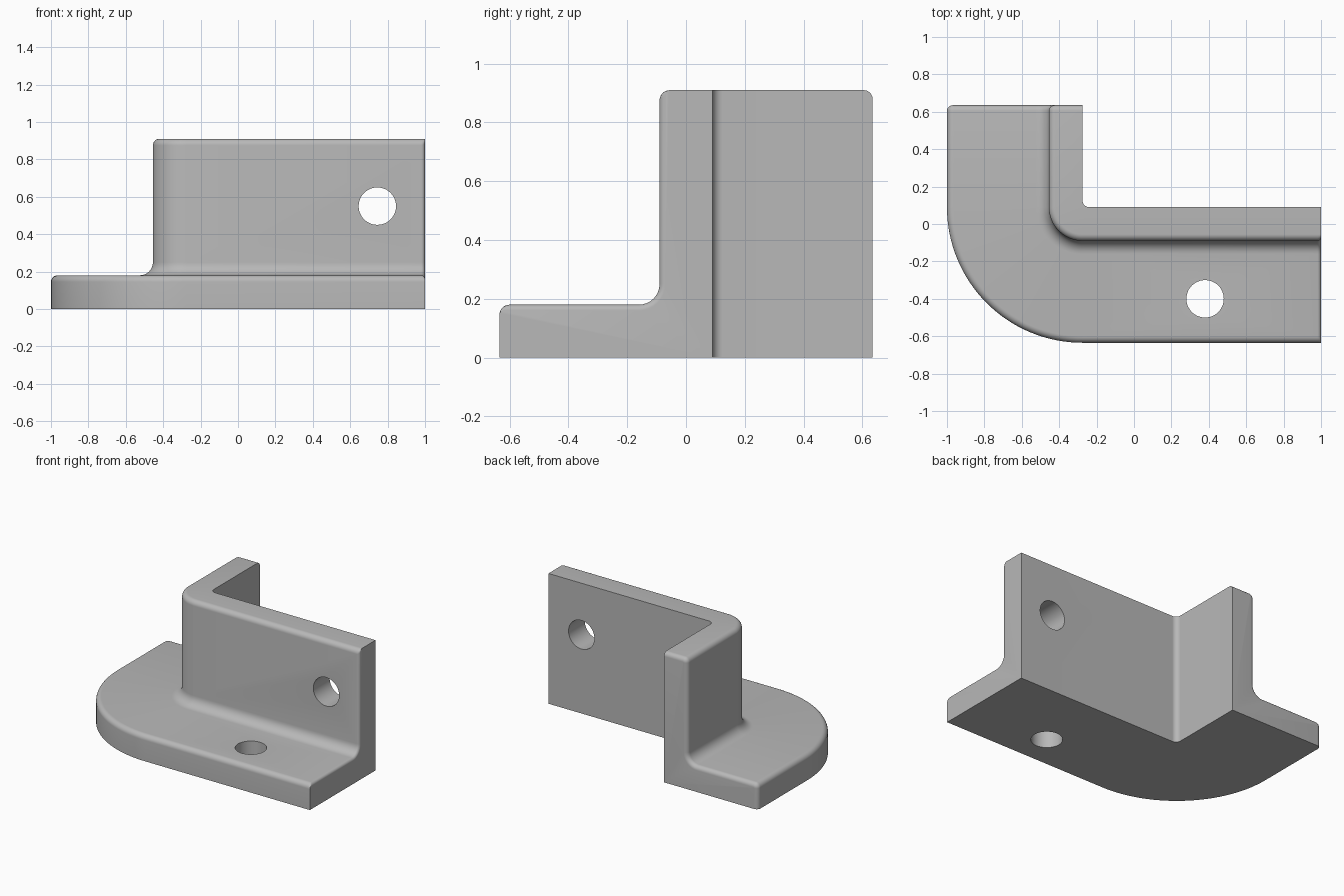
import bpy, bmesh, math

if "Cube" in bpy.data.objects:
    bpy.data.objects.remove(bpy.data.objects["Cube"])

H, T = 0.91, 0.18          # wall height, base thickness
W, D = 0.18, 0.725         # wall thickness, base width
CX, CY = -0.275, 0.09      # inside corner of the angle
END_X, END_Y = 1.0, 0.635  # ends of the two legs
FILLET, ROUND, INNER = 0.07, 0.035, 0.035
STEPS = 6


def arc(cx, cz, r, a0, a1, n=8):
    angles = [math.radians(a0 + (a1 - a0) * i / n) for i in range(n + 1)]
    return [(cx + r * math.cos(a), cz + r * math.sin(a)) for a in angles]


def profile(e, full):
    """L section as (distance, height), drawn in by e; full also draws in rim and top."""
    f = e if full else 0
    d, h, t, w = D - f, H - f, T - e, W - e
    r, q = max(ROUND - e, 0.005), FILLET + e
    return ([(0, 0), (d, 0)] + arc(d - r, t - r, r, 0, 90)
            + arc(w + q, t + q, q, 270, 180) + arc(w - r, h - r, r, 0, 90) + [(0, h)])


def rounding(r):
    """(inset, setback) pairs of a rounded end, from the end inwards."""
    angles = [math.pi / 2 * i / STEPS for i in range(STEPS + 1)]
    return [(r * (1 - math.sin(a)), r * (1 - math.cos(a))) for a in angles]


# Stations along the bend: inner point, outer origin, direction, inset, full
stations = []
for inset, back in rounding(0.02):
    p = (END_X - back, CY)
    stations.append((p, p, (0, -1), inset, False))
for i in range(33):
    a = -math.pi / 2 * (1 + i / 32)
    n = (math.cos(a), math.sin(a))
    inner = (CX + INNER + INNER * n[0], CY + INNER + INNER * n[1])
    stations.append((inner, (CX, CY), n, 0, False))
for inset, back in reversed(rounding(0.03)):
    p = (CX, END_Y - back)
    stations.append((p, p, (-1, 0), inset, True))

# Bracket body swept along the bend
bm = bmesh.new()
rings = []
for inner, origin, n, inset, full in stations:
    ring = []
    for d, z in profile(inset, full):
        x, y = inner if d == 0 else (origin[0] + d * n[0], origin[1] + d * n[1])
        ring.append(bm.verts.new((x, y, z)))
    rings.append(ring)
for a, b in zip(rings, rings[1:]):
    for i in range(len(a)):
        j = (i + 1) % len(a)
        bm.faces.new((a[i], a[j], b[j], b[i]))
bm.faces.new(rings[0])
bm.faces.new(rings[-1])
bmesh.ops.recalc_face_normals(bm, faces=bm.faces)
mesh = bpy.data.meshes.new("corner_bracket")
bm.to_mesh(mesh)
bm.free()
bracket = bpy.data.objects.new("corner_bracket", mesh)
bpy.context.collection.objects.link(bracket)

grey = bpy.data.materials.new("grey")
grey.diffuse_color = (0.48, 0.48, 0.48, 1)
grey.use_nodes = True
grey.node_tree.nodes["Principled BSDF"].inputs["Base Color"].default_value = grey.diffuse_color
mesh.materials.append(grey)


# Bolt holes through the base and the wall
def drill(name, location, rotation):
    bpy.ops.mesh.primitive_cylinder_add(vertices=48, radius=0.1, depth=0.6,
                                        location=location, rotation=rotation)
    cutter = bpy.context.object
    cutter.name = name
    cutter.hide_render = True
    cutter.data.materials.append(grey)
    bpy.ops.object.select_all(action='DESELECT')
    bracket.select_set(True)
    bpy.context.view_layer.objects.active = bracket
    mod = bracket.modifiers.new(name, 'BOOLEAN')
    mod.operation = 'DIFFERENCE'
    mod.solver = 'EXACT'
    mod.object = cutter
    bpy.ops.object.modifier_apply(modifier=mod.name)
    bpy.data.objects.remove(cutter)


drill("base_hole", (0.38, -0.40, 0.1), (0, 0, 0))
drill("wall_hole", (0.745, 0, 0.55), (math.pi / 2, 0, 0))

bracket.select_set(True)
bpy.context.view_layer.objects.active = bracket
bpy.ops.object.shade_smooth_by_angle(angle=math.radians(30))
